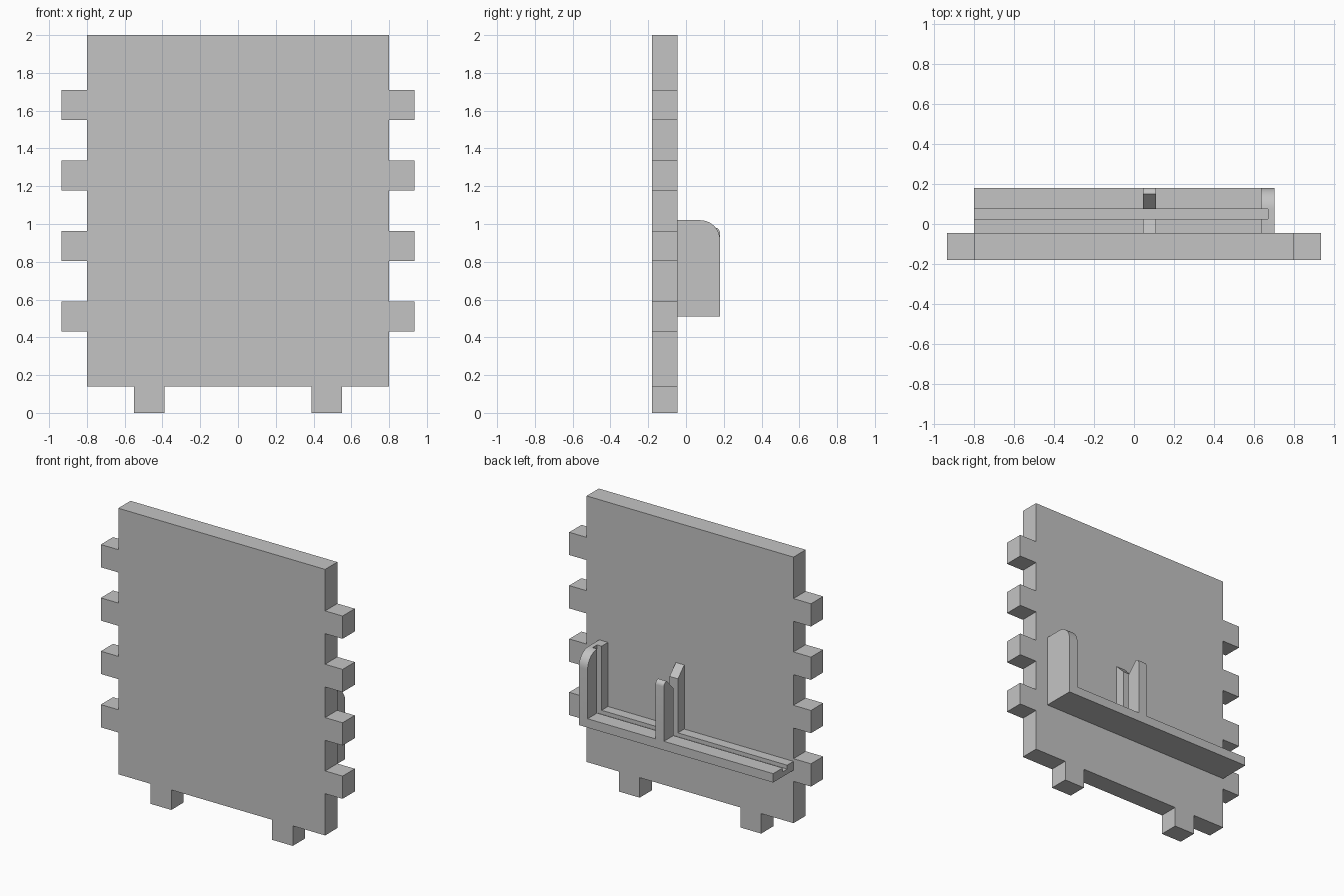
import bpy, bmesh, math
from mathutils import Vector

cube = bpy.data.objects.get("Cube")
if cube:
    bpy.data.objects.remove(cube, do_unlink=True)

grey = bpy.data.materials.new("light_grey")
grey.use_nodes = True
grey.diffuse_color = (0.55, 0.55, 0.55, 1)
grey.node_tree.nodes["Principled BSDF"].inputs["Base Color"].default_value = (0.55, 0.55, 0.55, 1)


def extrude(name, outlines, axis, start, end, smooth=False):
    """Extrude flat outlines along x (points are y, z) or y (points are x, z)."""
    bm = bmesh.new()
    for outline in outlines:
        pts = [(start, a, z) if axis == "x" else (a, start, z) for a, z in outline]
        face = bm.faces.new([bm.verts.new(p) for p in pts])
        step = Vector((end - start, 0, 0)) if axis == "x" else Vector((0, end - start, 0))
        grown = bmesh.ops.extrude_face_region(bm, geom=[face], use_keep_orig=True)
        moved = [v for v in grown["geom"] if isinstance(v, bmesh.types.BMVert)]
        bmesh.ops.translate(bm, verts=moved, vec=step)
    bmesh.ops.recalc_face_normals(bm, faces=bm.faces[:])
    mesh = bpy.data.meshes.new(name)
    bm.to_mesh(mesh)
    bm.free()
    mesh.materials.append(grey)
    obj = bpy.data.objects.new(name, mesh)
    bpy.context.collection.objects.link(obj)
    if smooth:
        bpy.ops.object.select_all(action="DESELECT")
        obj.select_set(True)
        bpy.context.view_layer.objects.active = obj
        bpy.ops.object.shade_smooth_by_angle(angle=math.radians(30))
    return obj


def arc(y, z, radius, steps=10):
    """Quarter round from the back face up to the top, inside corner (y, z)."""
    turns = [math.pi / 2 * i / steps for i in range(steps + 1)]
    return [(y - radius + radius * math.cos(t), z - radius + radius * math.sin(t)) for t in turns]


# Panel with finger tabs down both sides and two feet
WIDTH, BOTTOM, TOP, TAB = 0.8, 0.14, 2.0, 0.135
half = [(0.39, BOTTOM), (0.39, 0), (0.55, 0), (0.55, BOTTOM), (WIDTH, BOTTOM)]
for i in range(4):
    low = 0.432 + 0.373 * i
    high = low + 0.159
    half += [(WIDTH, low), (WIDTH + TAB, low), (WIDTH + TAB, high), (WIDTH, high)]
half.append((WIDTH, TOP))
panel = half + [(-x, z) for x, z in reversed(half)]
extrude("panel", [panel], "y", -0.18, -0.045)

# Grooved rail on the back of the panel
FRONT, BACK = -0.045, 0.18
SLOT_FRONT, SLOT_BACK = 0.025, 0.075
UNDER, FLOOR, RAIL, PEAK = 0.51, 0.545, 0.572, 1.02
rail = [(FRONT, UNDER), (BACK, UNDER), (BACK, RAIL), (SLOT_BACK, RAIL),
        (SLOT_BACK, FLOOR), (SLOT_FRONT, FLOOR), (SLOT_FRONT, RAIL), (FRONT, RAIL)]
extrude("rail", [rail], "x", -0.8, 0.67)

# Rounded end wall, with the groove running up its inner half
rounded = arc(BACK, PEAK, 0.105)
extrude("end_wall_outer", [[(FRONT, UNDER), (BACK, UNDER)] + rounded + [(FRONT, PEAK)]],
        "x", 0.67, 0.703, True)
back_cheek = [(SLOT_BACK, RAIL), (BACK, RAIL)] + rounded
if rounded[-1][0] > SLOT_BACK + 0.001:
    back_cheek.append((SLOT_BACK, PEAK))
front_cheek = [(FRONT, RAIL), (SLOT_FRONT, RAIL), (SLOT_FRONT, PEAK), (FRONT, PEAK)]
extrude("end_wall_inner", [back_cheek, front_cheek], "x", 0.635, 0.67, True)

# Middle posts with tops sloping into the groove
front_post = [(FRONT, RAIL), (SLOT_FRONT, RAIL), (SLOT_FRONT, 0.95), (FRONT, PEAK)]
back_post = [(SLOT_BACK, RAIL), (BACK, RAIL)] + arc(BACK, 0.982, 0.03, 6) + [(SLOT_BACK, 0.905)]
extrude("middle_posts", [front_post, back_post], "x", 0.045, 0.11, True)
